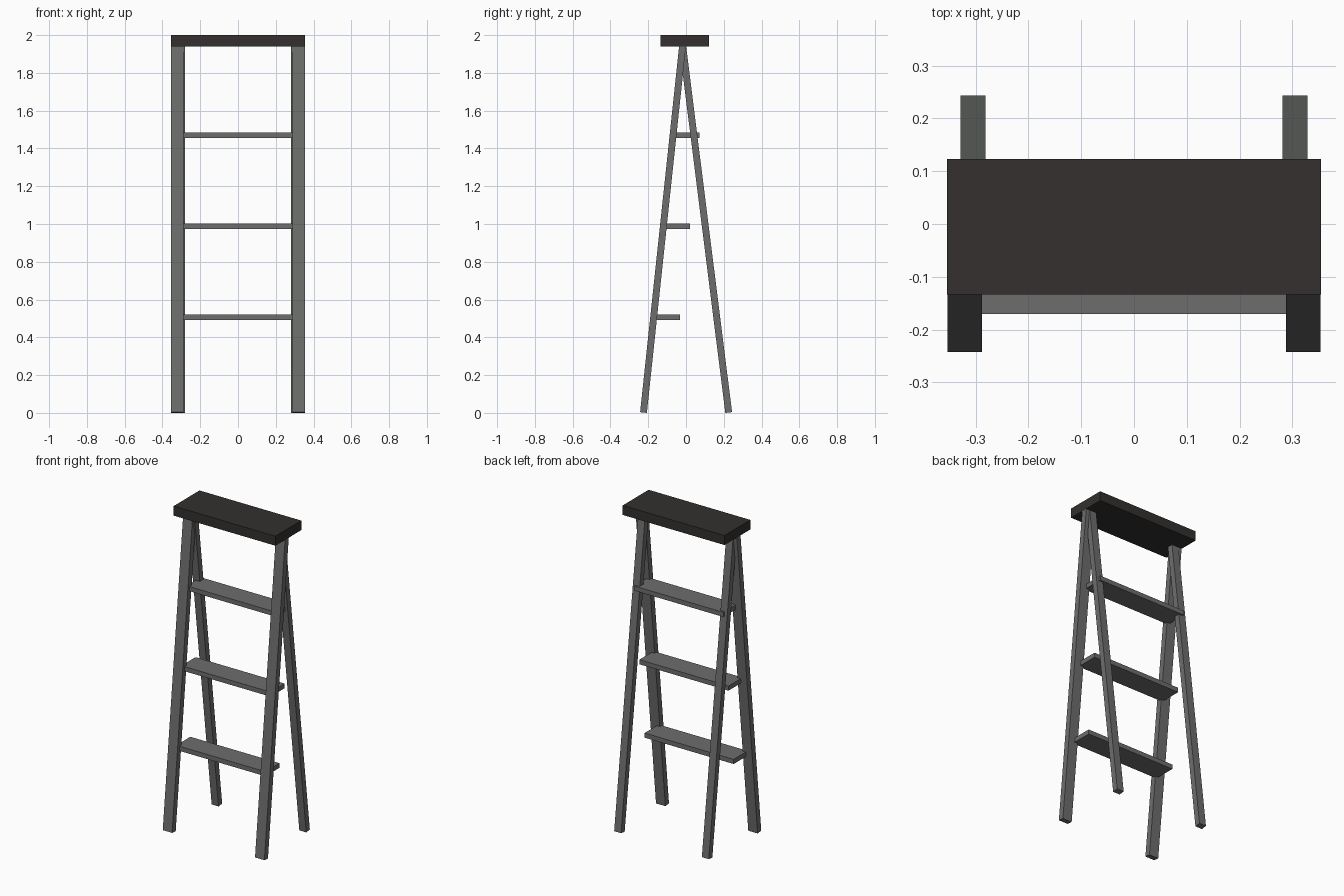
import bpy
from mathutils import Vector

if "Cube" in bpy.data.objects:
    bpy.data.objects.remove(bpy.data.objects["Cube"])


def material(name, color):
    mat = bpy.data.materials.new(name)
    mat.diffuse_color = (*color, 1)
    mat.use_nodes = True
    mat.node_tree.nodes["Principled BSDF"].inputs["Base Color"].default_value = mat.diffuse_color
    return mat


METAL = material("grey_metal", (0.15, 0.155, 0.15))
DARK = material("dark_top", (0.033, 0.03, 0.028))


def box(name, center, size, mat):
    bpy.ops.mesh.primitive_cube_add(size=1, location=center)
    ob = bpy.context.object
    ob.name = name
    ob.scale = size
    ob.data.materials.append(mat)
    return ob


def leg(name, x, foot, head, width, thickness):
    # Square-ended bar leaning in the y-z plane from foot to head
    a, b = Vector((x, *foot)), Vector((x, *head))
    d = b - a
    ob = box(name, (a + b) / 2, (width, thickness, d.length), METAL)
    ob.rotation_euler = (Vector((0, 0, 1)).rotation_difference(d)).to_euler()


# Top cap
box("top_cap", (0, -0.0055, 1.97), (0.708, 0.257, 0.06), DARK)

# Leaning legs, wide at the front and narrow at the back
for side, label in ((-1, "left"), (1, "right")):
    leg(f"front_leg_{label}", side * 0.321, (-0.225, 0.002), (-0.018, 1.945), 0.065, 0.036)
    leg(f"back_leg_{label}", side * 0.305, (0.226, 0.002), (-0.018, 1.945), 0.048, 0.036)

# Steps, each starting at the middle of the front legs
for i, z in enumerate((0.507, 0.988, 1.471)):
    front = -0.225 + 0.1066 * z
    box(f"step_{i + 1}", (0, front + 0.07, z), (0.62, 0.14, 0.029), METAL)
